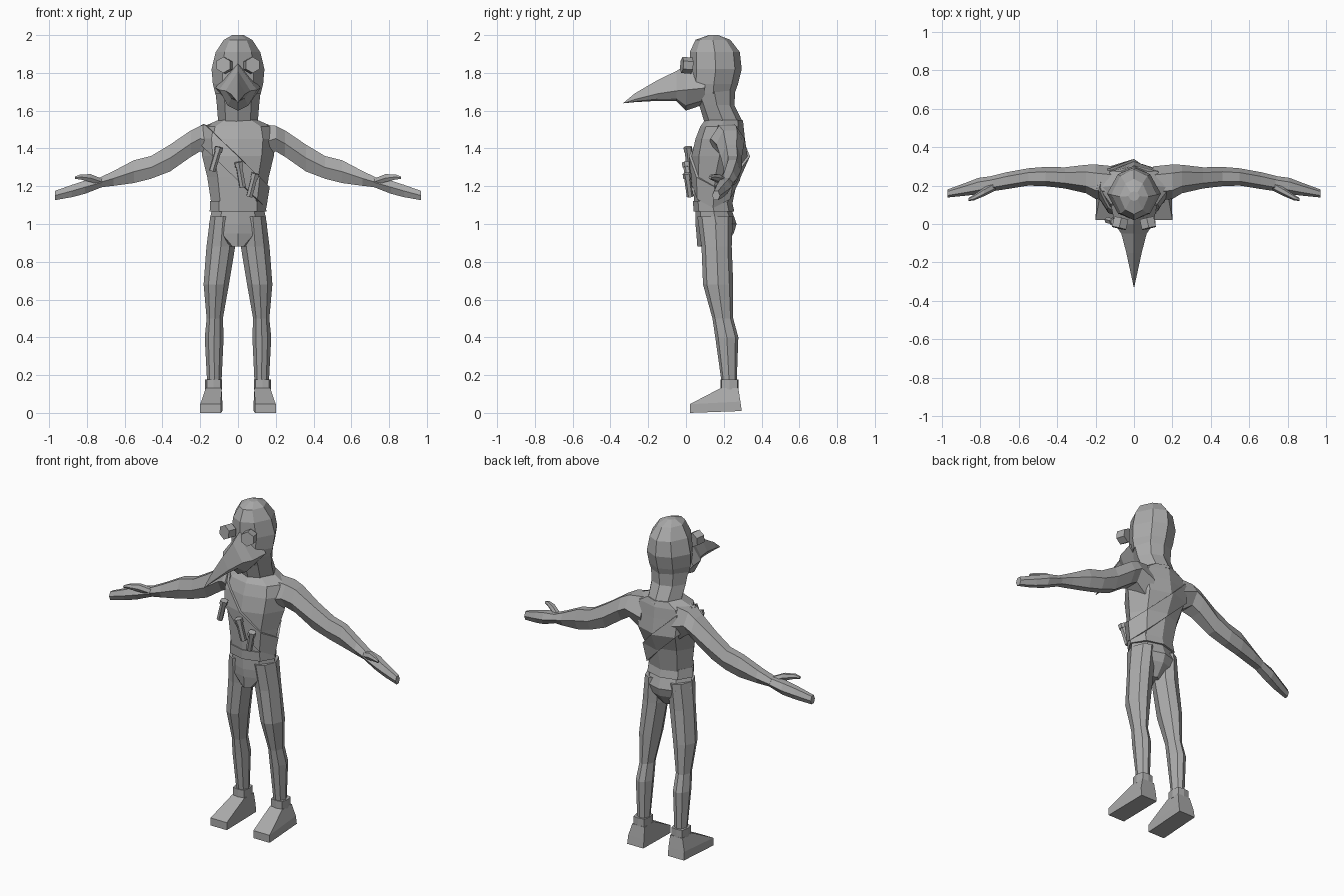
import bpy, bmesh, math
from mathutils import Vector, Matrix

if "Cube" in bpy.data.objects:
    bpy.data.objects.remove(bpy.data.objects["Cube"])

grey = bpy.data.materials.new("plain grey")
grey.diffuse_color = (0.4, 0.4, 0.4, 1)
grey.use_nodes = True
grey.node_tree.nodes["Principled BSDF"].inputs["Base Color"].default_value = grey.diffuse_color


def finish(name, bm):
    bmesh.ops.recalc_face_normals(bm, faces=bm.faces)
    me = bpy.data.meshes.new(name)
    bm.to_mesh(me)
    bm.free()
    ob = bpy.data.objects.new(name, me)
    bpy.context.collection.objects.link(ob)
    me.materials.append(grey)
    return ob


def loft(name, rings, side=1):
    """Skin a list of equal-length point rings and cap both ends."""
    bm = bmesh.new()
    loops = [[bm.verts.new((p[0] * side, p[1], p[2])) for p in r] for r in rings]
    n = len(loops[0])
    for a, b in zip(loops, loops[1:]):
        for i in range(n):
            j = (i + 1) % n
            bm.faces.new((a[i], a[j], b[j], b[i]))
    bm.faces.new(loops[0])
    bm.faces.new(loops[-1])
    return finish(name, bm)


def ring(z, x0, x1, yf, yb, k=0.62, c=0.13):
    """Eight-sided horizontal section; k = corner width, c = corner depth."""
    cx, w, d = (x0 + x1) / 2, (x1 - x0) / 2, yb - yf
    m = yf + d * 0.5
    return [(cx, yf, z), (cx + k * w, yf + c * d, z), (x1, m, z), (cx + k * w, yb - c * d, z),
            (cx, yb, z), (cx - k * w, yb - c * d, z), (x0, m, z), (cx - k * w, yf + c * d, z)]


def body(name, rows, **kw):
    return loft(name, [ring(z, -w, w, f, b, **kw) for z, w, f, b in rows])


# hooded head and neck
body("hooded_head", [(2.0, .03, .12, .17), (1.975, .075, .05, .235), (1.91, .118, .02, .285),
                     (1.82, .14, .02, .295), (1.74, .133, .02, .275), (1.69, .12, .03, .257)], k=.6)
body("neck", [(1.72, .122, .03, .262), (1.63, .112, .07, .256), (1.53, .104, .1, .305)])

# torso
torso = body("torso", [(1.55, .105, .1, .3), (1.515, .185, .075, .305), (1.45, .2, .05, .312),
                       (1.36, .19, .03, .325), (1.25, .163, .035, .275), (1.08, .137, .045, .24)], k=.66)

# diagonal strap cut from a puffed-out copy of the torso
bm = bmesh.new()
bm.from_mesh(torso.data)
bm.normal_update()
moves = [(v, v.normal.copy()) for v in bm.verts]
for v, nrm in moves:
    v.co += nrm * 0.014
n = Vector((.69, 0, .72))
for offset, sign in ((.978, 1), (.885, -1)):
    bmesh.ops.bisect_plane(bm, geom=bm.verts[:] + bm.edges[:] + bm.faces[:],
                           plane_co=n * (offset / n.dot(n)), plane_no=n * sign, clear_outer=True)
strap = finish("chest_strap", bm)
thick = strap.modifiers.new("thickness", 'SOLIDIFY')
thick.thickness = .013

# belt and hips
body("belt", [(1.122, .147, .037, .243), (1.065, .15, .04, .256)], k=.68)
body("hips", [(1.08, .138, .05, .24), (1.0, .153, .05, .268), (.95, .14, .055, .252),
              (.88, .045, .06, .2)], k=.62)

# beaked mask
def beak_ring(y, top, w, zs, bottom):
    zl = zs + (bottom - zs) * .75
    return [(0, y, top), (w, y, zs), (w * .55, y, zl), (0, y, bottom), (-w * .55, y, zl), (-w, y, zs)]

loft("beaked_mask", [beak_ring(.1, 1.87, .12, 1.72, 1.635), beak_ring(.0, 1.845, .1, 1.71, 1.6),
                     beak_ring(-.05, 1.81, .066, 1.705, 1.65), beak_ring(-.15, 1.762, .04, 1.69, 1.652),
                     beak_ring(-.27, 1.692, .014, 1.66, 1.645), beak_ring(-.33, 1.642, .001, 1.64, 1.639)])


def cylinder(name, a, b, r, sides):
    a, b = Vector(a), Vector(b)
    bm = bmesh.new()
    rot = (b - a).to_track_quat('Z', 'Y').to_matrix().to_4x4()
    bmesh.ops.create_cone(bm, cap_ends=True, segments=sides, radius1=r, radius2=r,
                          depth=(b - a).length, matrix=Matrix.Translation((a + b) / 2) @ rot)
    return finish(name, bm)


# vials hung on the strap, each with a stopper
vials = [((-.137, .02, 1.28), (-.102, .01, 1.4)), ((.025, .018, 1.195), (.003, .002, 1.32)),
         ((.06, .022, 1.145), (.09, .006, 1.26))]
for i, (lo, hi) in enumerate(vials):
    lo, hi = Vector(lo), Vector(hi)
    d = (hi - lo).normalized()
    cylinder(f"vial_{i + 1}", lo, hi - d * .015, .018, 6)
    cylinder(f"vial_stopper_{i + 1}", hi - d * .018, hi + d * .008, .023, 6)


def limb_ring(x, zt, zb, yf, yb):
    """Six-sided section across an arm."""
    cy, cz, ry, rz = (yf + yb) / 2, (zt + zb) / 2, (yb - yf) / 2, (zt - zb) / 2
    return [(x, yf, cz), (x, cy - ry * .5, zt), (x, cy + ry * .5, zt),
            (x, yb, cz), (x, cy + ry * .5, zb), (x, cy - ry * .5, zb)]


for s, tag in ((1, "left"), (-1, "right")):
    # goggle lens
    cylinder(f"{tag}_eye", (s * .066, .03, 1.838), (s * .078, -.022, 1.842), .043, 6)

    # arm
    loft(f"{tag}_arm", [limb_ring(*r) for r in (
        (.1, 1.53, 1.31, .12, .3), (.2, 1.52, 1.385, .13, .31), (.25, 1.495, 1.355, .16, .308),
        (.36, 1.42, 1.278, .185, .295), (.46, 1.36, 1.24, .197, .297), (.55, 1.338, 1.217, .2, .29),
        (.66, 1.28, 1.202, .182, .27), (.74, 1.242, 1.193, .17, .25))], s)

    # flat hand and thumb
    loft(f"{tag}_hand", [limb_ring(*r) for r in (
        (.72, 1.247, 1.195, .172, .252), (.81, 1.23, 1.16, .155, .24),
        (.88, 1.207, 1.142, .147, .213), (.97, 1.175, 1.126, .138, .18))], s)
    loft(f"{tag}_thumb", [limb_ring(*r) for r in (
        (.72, 1.24, 1.205, .175, .225), (.78, 1.264, 1.222, .145, .19),
        (.835, 1.262, 1.236, .122, .152), (.862, 1.252, 1.238, .12, .135))], s)

    # leg
    loft(f"{tag}_leg", [ring(*r) for r in (
        (1.04, .01, .147, .06, .248), (.88, .015, .167, .082, .242), (.68, .048, .182, .09, .25),
        (.5, .08, .166, .14, .25), (.4, .076, .176, .155, .277), (.15, .088, .163, .19, .268))], s)

    # boot cuff and foot
    loft(f"{tag}_boot_cuff", [ring(z, .084, .174, .183, .278, k=.8, c=.06) for z in (.178, .125)], s)
    def quad(x0, x1, t0, t1, yf, yb, zf, zb):
        return [(t0, yf, zf), (t1, yf, zf), (x1, yb, zb), (x0, yb, zb)]
    loft(f"{tag}_boot", [quad(.087, .17, .087, .17, .185, .277, .132, .132),
                         quad(.083, .19, .09, .2, .02, .288, .046, .06),
                         quad(.083, .192, .09, .2, .02, .295, 0, .01)], s)
